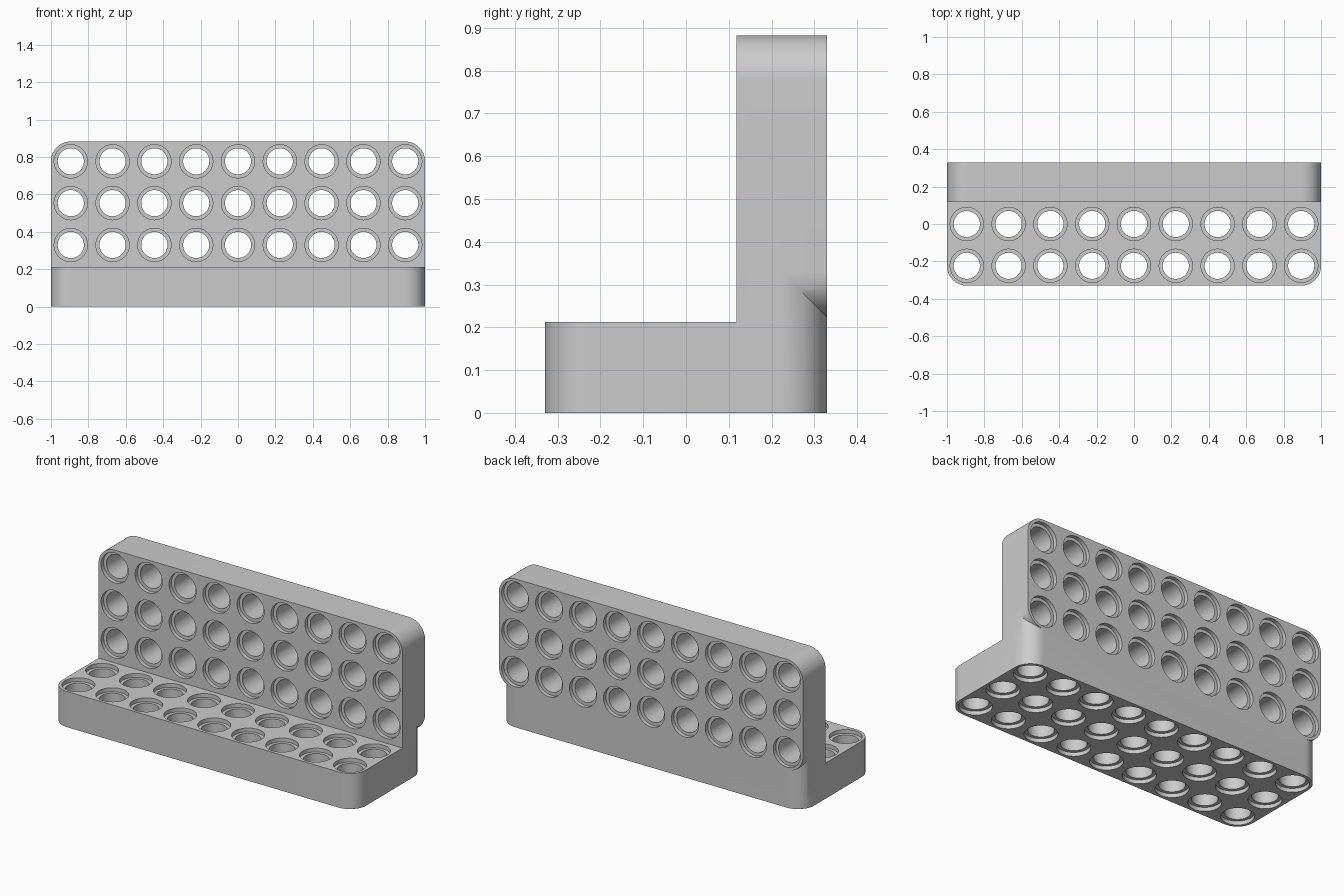
import bpy, bmesh, math
from mathutils import Matrix, Vector

default = bpy.data.objects.get("Cube")
if default:
    bpy.data.objects.remove(default, do_unlink=True)

PITCH = 0.2235          # hole spacing
HALF = 0.106            # half thickness, also the corner radius
THICK = 2 * HALF
DEPTH = 2 * PITCH + THICK
BORE, RIM, RIM_DEPTH = 0.07, 0.089, 0.023
UPRIGHT = Matrix.Rotation(math.radians(90), 4, 'X')   # local z becomes -y

grey = bpy.data.materials.new("light grey plastic")
grey.use_nodes = True
colour = (0.6, 0.6, 0.6, 1)
grey.diffuse_color = colour
grey.node_tree.nodes["Principled BSDF"].inputs["Base Color"].default_value = colour


def make_object(name, bm):
    bmesh.ops.recalc_face_normals(bm, faces=bm.faces)
    mesh = bpy.data.meshes.new(name)
    bm.to_mesh(mesh)
    bm.free()
    mesh.materials.append(grey)
    obj = bpy.data.objects.new(name, mesh)
    bpy.context.collection.objects.link(obj)
    return obj


def rounded_plate(name, width, height, thick, matrix):
    """Plate from z = 0 to thick with four round corners, then moved by matrix."""
    bm = bmesh.new()
    outline = []
    steps = 16
    corners = [(1, 1), (-1, 1), (-1, -1), (1, -1)]
    for i, (sx, sy) in enumerate(corners):
        cx, cy = sx * (width / 2 - HALF), sy * (height / 2 - HALF)
        for k in range(steps + 1):
            a = (i + k / steps) * math.pi / 2
            outline.append(bm.verts.new((cx + HALF * math.cos(a), cy + HALF * math.sin(a), 0)))
    face = bm.faces.new(outline)
    top = bmesh.ops.extrude_face_region(bm, geom=[face])["geom"]
    verts = [v for v in top if isinstance(v, bmesh.types.BMVert)]
    bmesh.ops.translate(bm, verts=verts, vec=(0, 0, thick))
    bm.transform(matrix)
    return make_object(name, bm)


def add_spool(bm, matrix, blind):
    """Bore with a wider rim at its open ends, turned about local z."""
    top = [(BORE, THICK)] if blind else [(BORE, THICK - RIM_DEPTH), (RIM, THICK - RIM_DEPTH), (RIM, THICK + 0.02)]
    profile = [(RIM, -0.02), (RIM, RIM_DEPTH), (BORE, RIM_DEPTH)] + top
    sides = 48
    rings = [[bm.verts.new(matrix @ Vector((r * math.cos(math.tau * k / sides),
                                            r * math.sin(math.tau * k / sides), z)))
              for k in range(sides)] for r, z in profile]
    for low, high in zip(rings, rings[1:]):
        for k in range(sides):
            n = (k + 1) % sides
            bm.faces.new((low[k], low[n], high[n], high[k]))
    bm.faces.new(rings[0])
    bm.faces.new(rings[-1])


def combine(target, tool, operation):
    mod = target.modifiers.new(operation, 'BOOLEAN')
    mod.operation, mod.solver, mod.object = operation, 'EXACT', tool
    bpy.context.view_layer.objects.active = target
    bpy.ops.object.modifier_apply(modifier=mod.name)
    bpy.data.objects.remove(tool, do_unlink=True)


# Base with round upright edges, stepped down in front of the wall
bracket = rounded_plate("angle_bracket", 2, DEPTH, HALF + PITCH, Matrix())
wall_front = DEPTH / 2 - THICK
bm = bmesh.new()
bmesh.ops.create_cube(bm, size=1, matrix=Matrix.Translation((0, wall_front - 0.5, THICK + 0.5))
                      @ Matrix.Diagonal((3, 1, 1, 1)))
combine(bracket, make_object("step_cutter", bm), 'DIFFERENCE')

# Upright wall with round corners
wall_mid = HALF + 2 * PITCH
wall = rounded_plate("wall", 2, DEPTH, THICK,
                     Matrix.Translation((0, DEPTH / 2, wall_mid)) @ UPRIGHT)
combine(bracket, wall, 'UNION')

# Holes: three rows up the wall, three rows in the base, the rear one blind
bm = bmesh.new()
for col in range(-4, 5):
    for row in (-1, 0, 1):
        x, offset = col * PITCH, row * PITCH
        add_spool(bm, Matrix.Translation((x, DEPTH / 2, wall_mid + offset)) @ UPRIGHT, False)
        add_spool(bm, Matrix.Translation((x, offset, 0)), row == 1)
combine(bracket, make_object("hole_cutters", bm), 'DIFFERENCE')

# Smooth the round surfaces and keep crisp edges
bpy.ops.object.select_all(action='DESELECT')
bracket.select_set(True)
bpy.context.view_layer.objects.active = bracket
bpy.ops.object.shade_smooth_by_angle(angle=math.radians(30))
